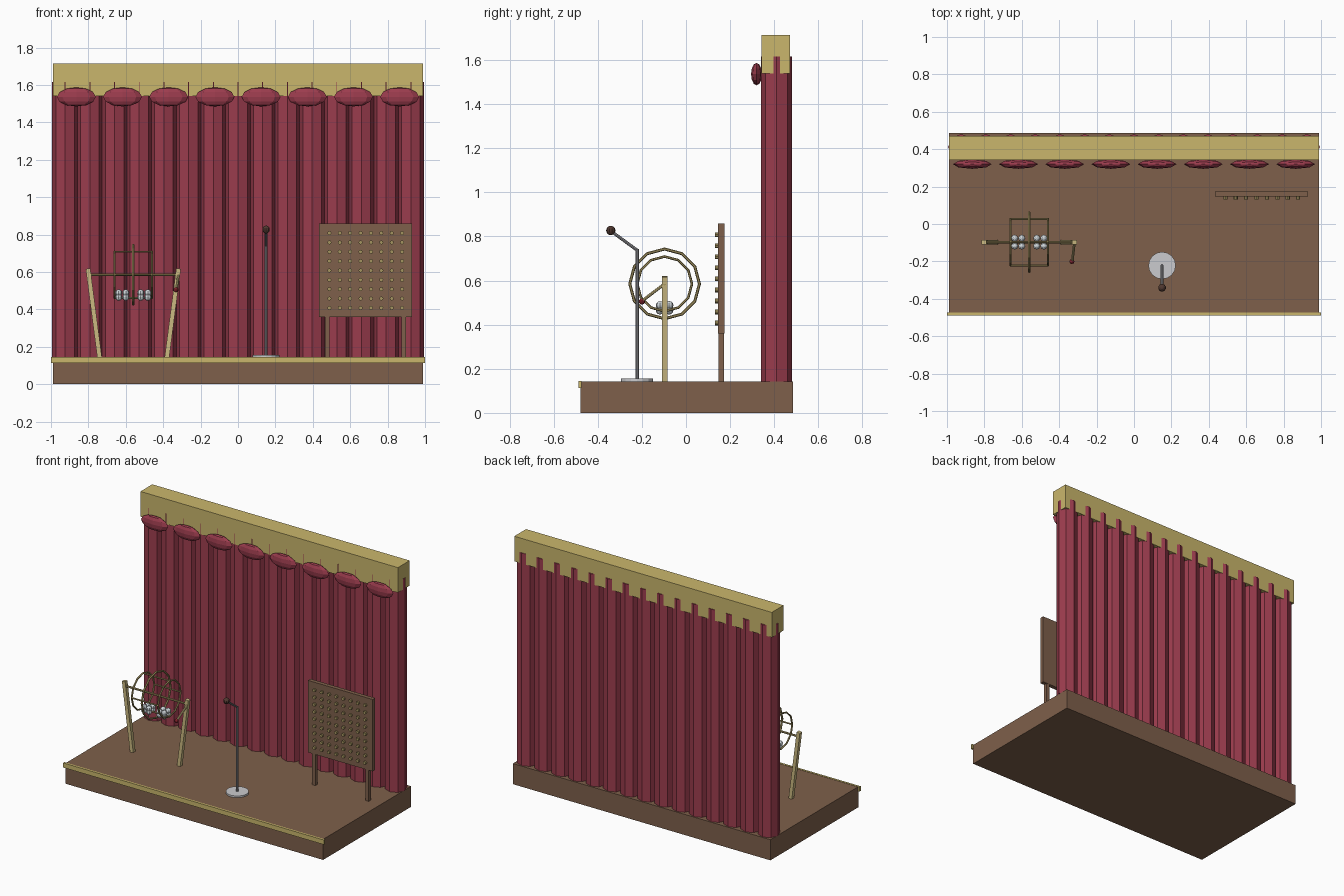
import bpy, bmesh, math
from mathutils import Vector, Matrix

cube = bpy.data.objects.get("Cube")
if cube:
    bpy.data.objects.remove(cube, do_unlink=True)


def material(name, r, g, b):
    m = bpy.data.materials.new(name)
    m.use_nodes = True
    m.diffuse_color = (r, g, b, 1)
    m.node_tree.nodes["Principled BSDF"].inputs["Base Color"].default_value = (r, g, b, 1)
    return m


WOOD = material("stage brown", 0.21, 0.117, 0.07)
GOLD = material("pale gold", 0.59, 0.47, 0.15)
RED = material("curtain red", 0.33, 0.045, 0.075)
BRASS = material("brass", 0.38, 0.30, 0.12)
TAN = material("post tan", 0.60, 0.49, 0.22)
STEEL = material("steel grey", 0.30, 0.30, 0.32)
SILVER = material("light silver", 0.60, 0.60, 0.62)
PEARL = material("ball white", 0.62, 0.67, 0.70)
DARK = material("dark brown", 0.08, 0.04, 0.03)
KNOB = material("knob red", 0.26, 0.02, 0.03)


class Part:
    """Collects primitives into one object."""

    def __init__(self):
        self.bm = bmesh.new()

    def box(self, x0, x1, y0, y1, z0, z1):
        mat = Matrix.Translation(((x0 + x1) / 2, (y0 + y1) / 2, (z0 + z1) / 2))
        mat = mat @ Matrix.Diagonal((x1 - x0, y1 - y0, z1 - z0, 1))
        bmesh.ops.create_cube(self.bm, size=1, matrix=mat)
        return self

    def rod(self, a, b, r, sides=8, turn=0):
        a, b = Vector(a), Vector(b)
        rot = Vector((0, 0, 1)).rotation_difference(b - a).to_matrix().to_4x4()
        mat = Matrix.Translation((a + b) / 2) @ rot @ Matrix.Rotation(turn, 4, "Z")
        bmesh.ops.create_cone(self.bm, cap_ends=True, segments=sides, radius1=r,
                              radius2=r, depth=(b - a).length, matrix=mat)
        return self

    def ball(self, c, radii, u=8, v=6):
        mat = Matrix.Translation(c) @ Matrix.Diagonal((*radii, 1))
        bmesh.ops.create_uvsphere(self.bm, u_segments=u, v_segments=v, radius=1, matrix=mat)
        return self

    def ring(self, c, radius, tube, sides=12, around=6):
        # Ring lying in the YZ plane
        loops = []
        for i in range(sides):
            a = math.tau * i / sides
            loop = []
            for j in range(around):
                b = math.tau * j / around
                r = radius + tube * math.cos(b)
                loop.append(self.bm.verts.new((c[0] + tube * math.sin(b),
                                               c[1] + r * math.cos(a), c[2] + r * math.sin(a))))
            loops.append(loop)
        for i in range(sides):
            p, q = loops[i], loops[(i + 1) % sides]
            for j in range(around):
                k = (j + 1) % around
                self.bm.faces.new((p[j], p[k], q[k], q[j]))
        return self

    def done(self, name, mat):
        bmesh.ops.recalc_face_normals(self.bm, faces=self.bm.faces)
        me = bpy.data.meshes.new(name)
        self.bm.to_mesh(me)
        self.bm.free()
        me.materials.append(mat)
        ob = bpy.data.objects.new(name, me)
        bpy.context.collection.objects.link(ob)
        return ob


FLOOR = 0.143

# Stage and its front trim
Part().box(-0.988, 0.988, -0.478, 0.486, 0, FLOOR).done("stage", WOOD)
Part().box(-1, 1, -0.488, -0.474, 0.113, FLOOR + 0.002).done("stage_trim", GOLD)

# Curtain of overlapping eight-sided folds
curtain = Part()
for i in range(15):
    x = (i - 7) * 0.132
    curtain.rod((x, 0.411, FLOOR), (x, 0.411, 1.615), 0.07)
curtain.done("curtain", RED)

# Valance beam and swags
Part().box(-0.988, 0.988, 0.342, 0.471, 1.54, 1.714).done("valance", GOLD)
swags = Part()
for i in range(8):
    swags.ball(((i - 3.5) * 0.247, 0.32, 1.536), (0.104, 0.025, 0.051))
swags.done("swags", RED)

# Peg board on two legs
Part().box(0.434, 0.931, 0.146, 0.174, 0.36, 0.859).done("peg_board", WOOD)
legs = Part()
for x in (0.478, 0.887):
    legs.box(x - 0.0125, x + 0.0125, 0.148, 0.172, FLOOR, 0.37)
legs.done("board_legs", WOOD)
pegs = Part()
for i in range(8):
    for j in range(9):
        x, z = 0.683 + (i - 3.5) * 0.0555, 0.608 + (j - 4) * 0.05
        pegs.rod((x, 0.15, z), (x, 0.132, z), 0.011)
pegs.done("pegs", BRASS)

# Microphone stand
MX, MY = 0.15, -0.222
Part().rod((MX, MY, FLOOR), (MX, MY, 0.155), 0.073, 16).done("microphone_base", SILVER)
stand = Part().rod((MX, MY, 0.15), (MX, MY, 0.743), 0.008)
stand.rod((MX, MY, 0.738), (MX, -0.341, 0.825), 0.007)
stand.done("microphone_stand", STEEL)
Part().ball((MX, -0.341, 0.827), (0.021,) * 3, 10, 8).done("microphone_head", DARK)

# Drawing cage: posts, axle, rings and bars
CX, CY, CZ = -0.56, -0.097, 0.585
posts = Part()
for s in (-1, 1):
    posts.rod((CX + s * 0.18, CY, FLOOR), (CX + s * 0.242, CY, 0.618), 0.0175, 4, math.pi / 4)
posts.done("cage_posts", TAN)
Part().rod((CX - 0.25, CY, CZ), (CX + 0.25, CY, CZ), 0.007).done("cage_axle", BRASS)
cage = Part().ring((CX, CY, CZ), 0.158, 0.007)
for s in (-1, 1):
    cage.ring((CX + s * 0.101, CY, CZ), 0.124, 0.006)
for i in range(4):
    a = i * math.pi / 2
    y, z = CY + 0.124 * math.cos(a), CZ + 0.124 * math.sin(a)
    cage.rod((CX - 0.101, y, z), (CX + 0.101, y, z), 0.005, 6)
cage.done("cage", BRASS)

# Numbered-draw balls resting in the cage
balls = Part()
for dx in (-0.078, -0.04, 0.04, 0.078):
    for dy in (-0.021, 0.021):
        for z in (0.465, 0.488):
            balls.ball((CX + dx, CY + dy, z), (0.019,) * 3)
balls.done("draw_balls", PEARL)

# Crank and knob
Part().rod((-0.318, CY, CZ), (-0.33, -0.2, 0.507), 0.007).done("crank", TAN)
Part().ball((-0.332, -0.2, 0.505), (0.014,) * 3).done("crank_knob", KNOB)
